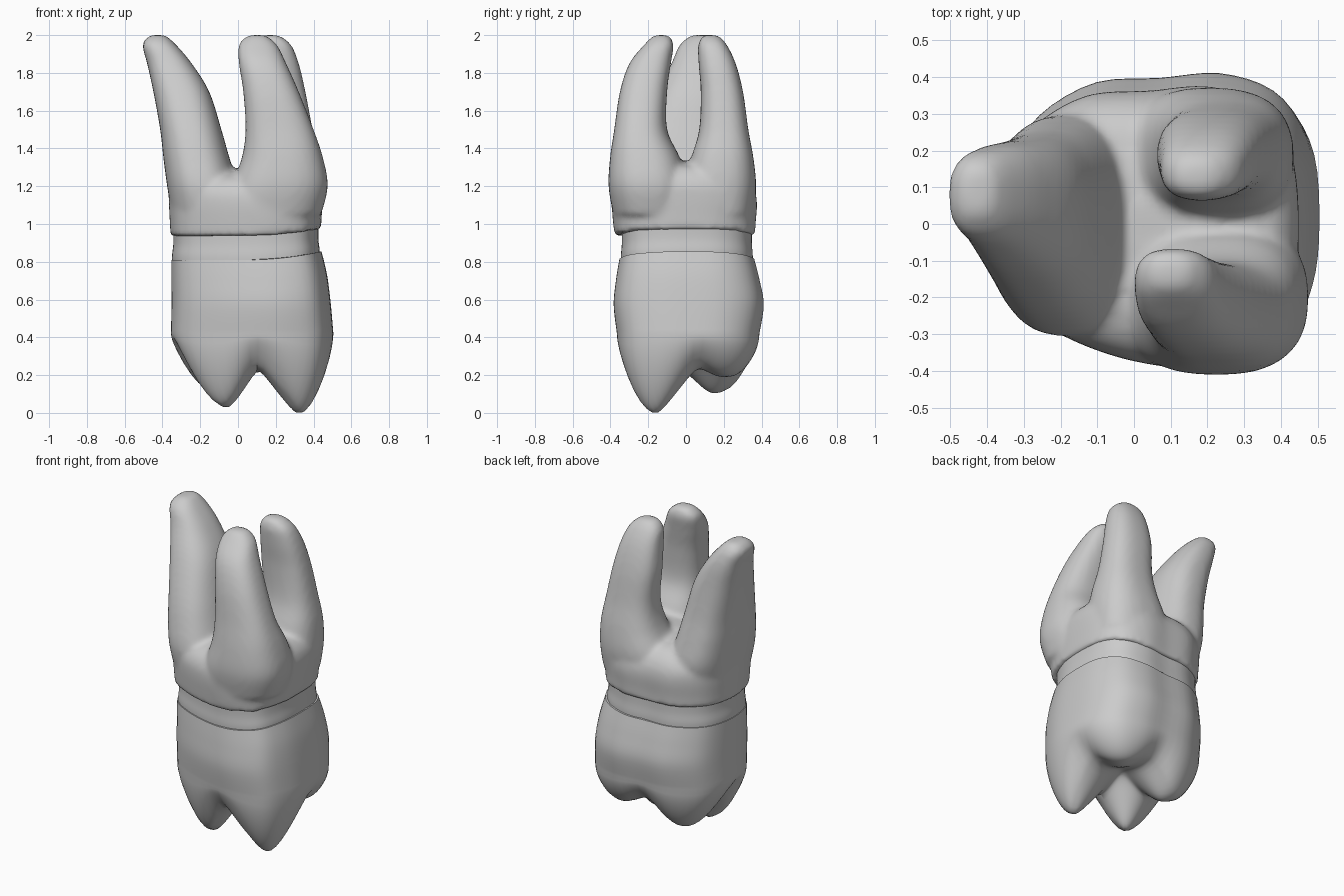
import bpy, bmesh, math
from mathutils import Vector

if "Cube" in bpy.data.objects:
    bpy.data.objects.remove(bpy.data.objects["Cube"])

SIDES = 64
enamel = bpy.data.materials.new("pale grey")
enamel.use_nodes = True
grey = (0.6, 0.6, 0.6, 1)
enamel.diffuse_color = grey
enamel.node_tree.nodes["Principled BSDF"].inputs["Base Color"].default_value = grey


def closed_spline(points, count):
    """Sample a closed Catmull-Rom curve."""
    n, result = len(points), []
    for i in range(count):
        k, t = divmod(i * n / count, 1)
        a, b, c, d = (Vector(points[(int(k) + j) % n]) for j in (-1, 0, 1, 2))
        result.append(b + (c - a) * t / 2 + (2 * a - 5 * b + 4 * c - d) * t * t / 2
                      + (3 * b - a - 3 * c + d) * t ** 3 / 2)
    return result


def superellipse(angle, power=.8):
    c, s = math.cos(angle), math.sin(angle)
    return Vector((math.copysign(abs(c) ** power, c), math.copysign(abs(s) ** power, s)))


# Plan outline in a -1..1 box: wide at +x, narrower at -x
PLAN = closed_spline([(1, -.05), (.96, .5), (.76, .86), (.4, 1), (0, .97), (-.45, .93),
                      (-.84, .66), (-1, .25), (-1, -.2), (-.86, -.58), (-.5, -.82),
                      (-.05, -.97), (.4, -1), (.78, -.86), (.95, -.5)], SIDES)
ROUND = [superellipse(math.tau * i / SIDES) for i in range(SIDES)]


def resample(rows, steps=5):
    """Smoothly interpolate a list of section rows."""
    out = []
    for i in range(len(rows) - 1):
        a, b = rows[max(i - 1, 0)], rows[i]
        c, d = rows[i + 1], rows[min(i + 2, len(rows) - 1)]
        for s in range(steps):
            t = s / steps
            out.append([q + (r - p) * t / 2 + (2 * p - 5 * q + 4 * r - w) * t * t / 2
                        + (3 * q - p - 3 * r + w) * t ** 3 / 2
                        for p, q, r, w in zip(a, b, c, d)])
    return out + [list(rows[-1])]


def section(row, outline, tilt=0):
    """Ring from z, centre x, centre y, half width, half depth."""
    z, cx, cy, rx, ry = row
    return [Vector((cx + rx * p.x, cy + ry * p.y, z + tilt * max(0, p.x) ** 2))
            for p in outline]


def loft(bm, rings):
    loops = [[bm.verts.new(p) for p in ring] for ring in rings]
    for low, high in zip(loops, loops[1:]):
        for i in range(SIDES):
            j = (i + 1) % SIDES
            bm.faces.new((low[i], low[j], high[j], high[i]))
    bm.faces.new(loops[0][::-1])
    bm.faces.new(loops[-1])


def finish(bm, name, angle=50):
    bmesh.ops.recalc_face_normals(bm, faces=bm.faces)
    mesh = bpy.data.meshes.new(name)
    bm.to_mesh(mesh)
    bm.free()
    mesh.materials.append(enamel)
    obj = bpy.data.objects.new(name, mesh)
    bpy.context.collection.objects.link(obj)
    bpy.ops.object.select_all(action='DESELECT')
    obj.select_set(True)
    bpy.context.view_layer.objects.active = obj
    bpy.ops.object.shade_smooth_by_angle(angle=math.radians(angle))
    return obj


# Crown: bulging wall, then a chewing surface shaped by four cusps
HUB = Vector((.09, 0))
# cusp x, y, tip height, slope, tip roundness
CUSPS = [(.32, -.16, -.04, 1.3, .03), (-.06, -.15, -.035, 1.6, .04),
         (-.09, .15, .035, 1.15, .06), (.27, .2, .13, .75, .08)]


def chewing_height(x, y):
    """Blend the cusps; each falls away more gently on its outer side."""
    total = 0
    for cx, cy, z, slope, tip in CUSPS:
        away, out = Vector((x - cx, y - cy)), Vector((cx, cy)) - HUB
        d = away.length
        if d > 0:
            d *= 1 - .38 * max(0, away.dot(out) / (d * out.length))
        total += math.exp(-32 * (z + slope * math.hypot(d, tip)))
    return min(-math.log(total) / 32, .42)


wall = resample([(.81, .048, .005, .394, .355), (.7, .063, .01, .408, .378),
                 (.57, .073, .015, .417, .395), (.42, .079, .012, .426, .375)])
rings = [section(r, PLAN, .045 * max(0, (r[0] - .42) / .39)) for r in wall]
edge, hub = rings[-1], HUB.to_3d()
for k in range(1, 41):
    s = 1 - (k / 40.5) ** 1.4
    rise = max(0, 1 - (1 - s) / .32)
    blend = math.sqrt(1 - rise * rise)
    ring = []
    for p in edge:
        q = hub.lerp(p, s)
        q.z = .42 + (chewing_height(q.x, q.y) - .42) * blend
        ring.append(q)
    rings.append(ring)
bm = bmesh.new()
loft(bm, rings)
finish(bm, "crown")

# Neck: slightly waisted band between crown and roots
bm = bmesh.new()
loft(bm, [section(r, PLAN, .03) for r in resample(
    [(.77, .045, .005, .385, .345), (.83, .045, .005, .387, .347),
     (.9, .045, .005, .38, .342), (1.0, .045, .005, .383, .343)])])
finish(bm, "neck")

# Roots: shared trunk with three tapering prongs fused into one skin
bm = bmesh.new()
loft(bm, [section(r, PLAN, .04) for r in resample(
    [(.935, .045, -.005, .395, .37), (1.0, .045, -.008, .398, .375),
     (1.1, .045, -.008, .403, .383), (1.17, .045, -.01, .4, .373),
     (1.23, .05, -.01, .365, .335), (1.27, .06, 0, .29, .26), (1.295, .07, 0, .1, .1)])])
prongs = [
    [(1.05, -.14, -.01, .21, .28), (1.2, -.185, -.005, .19, .3),
     (1.35, -.22, .0, .175, .275), (1.5, -.25, .01, .162, .24), (1.7, -.3, .04, .148, .19),
     (1.85, -.363, .07, .118, .147), (1.95, -.417, .08, .088, .112),
     (2.0, -.425, .09, .04, .06)],
    [(1.05, .18, -.185, .26, .2), (1.2, .22, -.2, .255, .21), (1.35, .235, -.217, .215, .185),
     (1.5, .22, -.24, .18, .14), (1.7, .175, -.225, .147, .125), (1.85, .13, -.19, .125, .11),
     (1.95, .105, -.143, .1, .077), (2.0, .1, -.13, .045, .04)],
    [(1.05, .19, .17, .23, .185), (1.2, .205, .178, .23, .193), (1.35, .235, .192, .19, .165),
     (1.5, .235, .2, .16, .13), (1.7, .21, .19, .147, .112), (1.85, .195, .165, .127, .098),
     (1.95, .18, .14, .1, .075), (2.0, .17, .13, .045, .04)],
]
for rows in prongs:
    loft(bm, [section(r, ROUND) for r in resample(rows)])
roots = finish(bm, "roots")
remesh = roots.modifiers.new("fuse", 'REMESH')
remesh.mode = 'VOXEL'
remesh.voxel_size = .016
remesh.use_smooth_shade = True
soften = roots.modifiers.new("soften", 'SMOOTH')
soften.factor = .5
soften.iterations = 7
